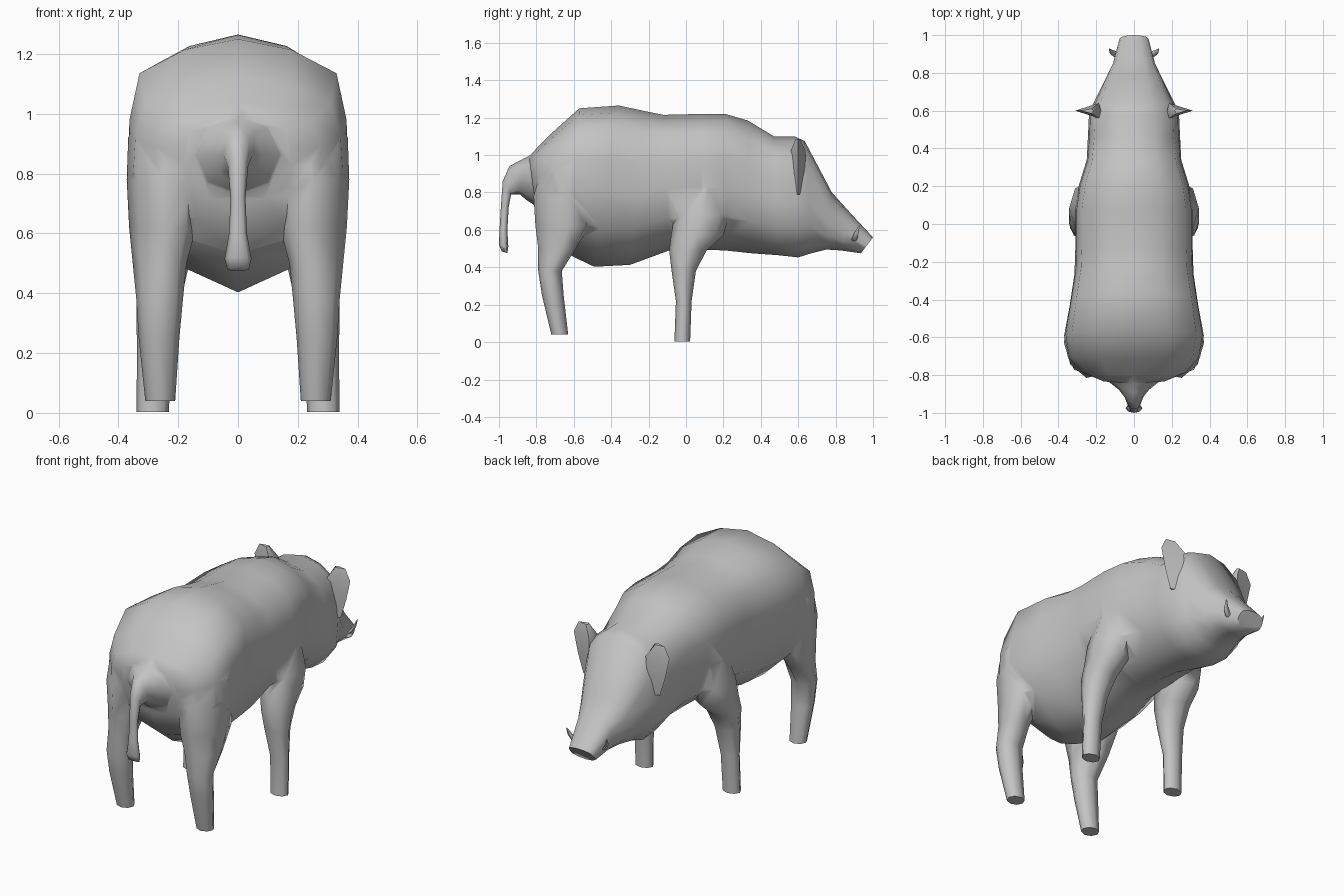
import bpy, bmesh, math
from mathutils import Vector

if "Cube" in bpy.data.objects:
    bpy.data.objects.remove(bpy.data.objects["Cube"])

hide = bpy.data.materials.new("grey hide")
hide.diffuse_color = (0.55, 0.55, 0.55, 1)
hide.use_nodes = True
hide.node_tree.nodes["Principled BSDF"].inputs["Base Color"].default_value = hide.diffuse_color


def loft(name, rings):
    """Skin a list of equal-length closed rings and cap both ends."""
    bm = bmesh.new()
    rows = [[bm.verts.new(p) for p in ring] for ring in rings]
    n = len(rows[0])
    for a, b in zip(rows, rows[1:]):
        for i in range(n):
            j = (i + 1) % n
            bm.faces.new((a[i], a[j], b[j], b[i]))
    bm.faces.new(rows[0])
    bm.faces.new(rows[-1])
    bmesh.ops.recalc_face_normals(bm, faces=bm.faces)
    mesh = bpy.data.meshes.new(name)
    bm.to_mesh(mesh)
    bm.free()
    mesh.materials.append(hide)
    ob = bpy.data.objects.new(name, mesh)
    bpy.context.collection.objects.link(ob)
    return ob


def activate(ob):
    bpy.ops.object.select_all(action='DESELECT')
    ob.select_set(True)
    bpy.context.view_layer.objects.active = ob


def smooth(ob, degrees):
    activate(ob)
    bpy.ops.object.shade_smooth_by_angle(angle=math.radians(degrees))


def ellipse(cx, cy, cz, rx, ry, n=8, skew=0):
    """Horizontal ring; skew pushes the outer side forward."""
    ring = [(rx * math.cos(k * math.tau / n), ry * math.sin(k * math.tau / n)) for k in range(n)]
    return [(cx + x, cy + y + skew * x, cz) for x, y in ring]


def mirrored(half):
    return half + [(-u, v) for u, v in half[-2:0:-1]]


# Body: trunk and head sections (width fraction, height fraction), lofted tail to snout
trunk = mirrored([(0, 1), (.48, .955), (.89, .855), (.98, .66), (1, .46), (.9, .24), (.5, .09), (0, 0)])
head = mirrored([(0, 1), (.46, .96), (.86, .85), (.97, .66), (1, .45), (.93, .24), (.58, .07), (0, 0)])
# y at top, y at bottom, z top, z bottom, half width
stations = [
    (-.84, -.80, .99, .69, .18),
    (-.80, -.76, 1.035, .61, .28),
    (-.71, -.70, 1.125, .53, .35),
    (-.57, -.61, 1.25, .46, .37),
    (-.36, -.49, 1.265, .403, .34),
    (-.22, -.30, 1.235, .413, .315),
    (-.12, -.09, 1.215, .49, .31),
    (.08, .08, 1.22, .495, .31),
    (.21, .21, 1.22, .49, .29),
    (.33, .35, 1.185, .475, .25),
    (.47, .49, 1.10, .465, .243),
    (.58, .60, 1.10, .453, .238),
    (.635, .67, 1.075, .475, .208),
    (.78, .75, .80, .495, .153),
    (.87, .83, .70, .49, .112),
    (1.0, .935, .56, .475, .08),
]
body = loft("body", [[(u * w, yb + (yt - yb) * v, zb + (zt - zb) * v)
                      for u, v in (head if yt > .4 else trunk)] for yt, yb, zt, zb, w in stations])

# Legs: z, y centre, y radius, x centre, x radius; the tops sink into the flanks
hind = [(1.05, -.63, .06, .24, .075), (.92, -.65, .125, .25, .117), (.78, -.66, .155, .252, .12),
        (.62, -.66, .145, .252, .112), (.50, -.69, .10, .262, .09), (.38, -.727, .063, .262, .078),
        (.25, -.712, .058, .264, .068), (.04, -.675, .045, .26, .05)]
front = [(.98, .10, .07, .20, .07), (.82, .10, .11, .22, .09), (.68, .085, .145, .238, .105),
         (.57, .06, .14, .245, .10), (.49, .01, .10, .255, .09), (.38, -.012, .065, .265, .075),
         (.22, -.012, .042, .28, .058), (.003, -.02, .042, .285, .054)]
parts = []
for side, label in ((1, "right"), (-1, "left")):
    for kind, rows, skew in (("hind", hind, .3), ("front", front, 0)):
        parts.append(loft(f"{label}_{kind}_leg",
                          [ellipse(side * xc, yc, z, rx, ry, 8, side * skew * (z > .45))
                           for z, yc, ry, xc, rx in rows]))

# Tail: y outer, z outer, y inner, z inner, half width
tail_rows = [(-.78, 1.04, -.75, .69, .21), (-.845, .992, -.815, .735, .14),
             (-.895, .968, -.86, .765, .08), (-.945, .94, -.885, .788, .05),
             (-.98, .86, -.935, .79, .034), (-.99, .72, -.948, .72, .025),
             (-.997, .60, -.955, .60, .03), (-1.0, .52, -.95, .51, .045),
             (-.985, .485, -.955, .475, .036)]
tail = []
for yo, zo, yi, zi, w in tail_rows:
    mid, arm = Vector((0, (yo + yi) / 2, (zo + zi) / 2)), Vector((0, (yo - yi) / 2, (zo - zi) / 2))
    tail.append([mid + arm * math.cos(k * math.tau / 8) + Vector((w * math.sin(k * math.tau / 8), 0, 0))
                 for k in range(8)])
parts.append(loft("tail", tail))

# Merge limbs and tail into one skin
for part in parts:
    activate(body)
    mod = body.modifiers.new("merge", 'BOOLEAN')
    mod.operation, mod.solver, mod.object = 'UNION', 'EXACT', part
    bpy.ops.object.modifier_apply(modifier=mod.name)
    bpy.data.objects.remove(part, do_unlink=True)
smooth(body, 70)

# Ears: z, inner x, outer x, tip y, front and back y of the root
ear_rows = [(.79, .20, .25, .60, .62, .58), (.90, .19, .285, .60, .635, .565),
            (1.02, .185, .312, .60, .64, .56), (1.085, .225, .28, .60, .61, .585)]
# Tusks: centre points and radius
tusk_rows = [(.07, .895, .535, .012), (.10, .90, .55, .012), (.12, .91, .58, .010), (.13, .925, .62, .003)]
for side, label in ((1, "right"), (-1, "left")):
    ear = loft(label + "_ear", [[(side * xi, yf, z), (side * xo, yt, z), (side * xi, yb, z),
                                 (side * (xi - .01), yt, z)] for z, xi, xo, yt, yf, yb in ear_rows])
    smooth(ear, 40)
    tusk = loft(label + "_tusk", [ellipse(side * x, y, z, r, r * 1.4, 6) for x, y, z, r in tusk_rows])
    smooth(tusk, 60)
